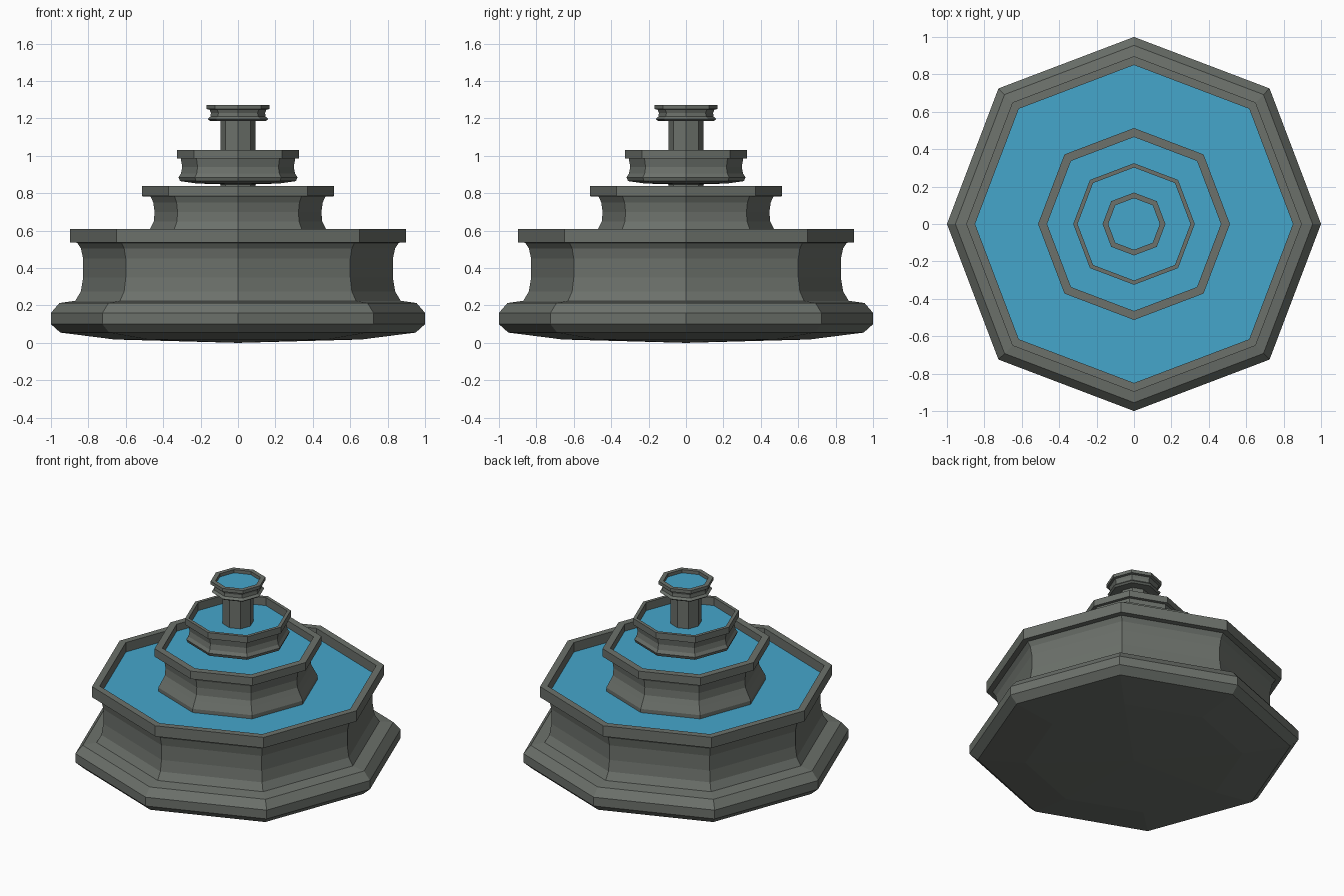
import bpy, bmesh
from math import sin, cos, pi

if "Cube" in bpy.data.objects:
    bpy.data.objects.remove(bpy.data.objects["Cube"])


def material(name, color):
    m = bpy.data.materials.new(name)
    m.diffuse_color = color
    m.use_nodes = True
    m.node_tree.nodes["Principled BSDF"].inputs["Base Color"].default_value = m.diffuse_color
    return m


STONE = material("stone", (0.15, 0.165, 0.147, 1))
WATER = material("water", (0.06, 0.38, 0.60, 1))


def lathe(name, profile, mat):
    """Octagonal lathe of (radius, z) points; diagonal corners sit slightly further out."""
    bm = bmesh.new()
    rings = []
    for r, z in profile:
        if r == 0:
            rings.append([bm.verts.new((0, 0, z))] * 8)
        else:
            ring = []
            for i in range(8):
                k = r * (1.025 if i % 2 else 1)
                ring.append(bm.verts.new((k * cos(i * pi / 4), k * sin(i * pi / 4), z)))
            rings.append(ring)
    for a, b in zip(rings, rings[1:]):
        for i in range(8):
            j = (i + 1) % 8
            bm.faces.new(list(dict.fromkeys((a[i], a[j], b[j], b[i]))))
    bmesh.ops.recalc_face_normals(bm, faces=bm.faces)
    me = bpy.data.meshes.new(name)
    bm.to_mesh(me)
    bm.free()
    me.materials.append(mat)
    ob = bpy.data.objects.new(name, me)
    bpy.context.collection.objects.link(ob)
    return ob


def tier(name, outside, inner_r, water_z):
    """Stone basin from its outer profile, plus the water that fills it."""
    rim_z = outside[-1][1]
    floor = water_z - 0.01
    lathe(name + "_basin", outside + [(inner_r, rim_z), (inner_r, floor), (0, floor)], STONE)
    water = lathe(name + "_water", [(inner_r, water_z), (0, water_z)], WATER)
    if water.data.polygons[0].normal.z < 0:
        water.data.flip_normals()


# Large lower basin with moulded foot
tier("lower", [(0, 0), (0.66, 0.018), (0.95, 0.055), (1.0, 0.10), (1.0, 0.16), (0.955, 0.213),
               (0.87, 0.225), (0.84, 0.275), (0.828, 0.35), (0.828, 0.45), (0.84, 0.505),
               (0.86, 0.535), (0.897, 0.537), (0.897, 0.61)], 0.85, 0.545)

# Second basin, standing in the water of the first
tier("second", [(0, 0.53), (0.49, 0.53), (0.49, 0.57), (0.467, 0.615), (0.45, 0.65), (0.446, 0.70),
                (0.453, 0.75), (0.467, 0.782), (0.513, 0.784), (0.513, 0.838)], 0.465, 0.79)

# Third basin, raised just above the second
tier("third", [(0, 0.845), (0.22, 0.852), (0.31, 0.865), (0.318, 0.885), (0.305, 0.905),
               (0.298, 0.94), (0.306, 0.985), (0.325, 0.987), (0.325, 1.03)], 0.302, 0.975)

# Small top bowl
tier("top", [(0, 1.183), (0.15, 1.187), (0.162, 1.197), (0.147, 1.21), (0.145, 1.23),
             (0.152, 1.247), (0.168, 1.25), (0.168, 1.272)], 0.138, 1.25)

# Column through the upper tiers
lathe("column", [(0, 0.96), (0.094, 0.96), (0.094, 1.186), (0, 1.186)], STONE)
lathe("lower_column", [(0, 0.78), (0.094, 0.78), (0.094, 0.86), (0, 0.86)], STONE)
